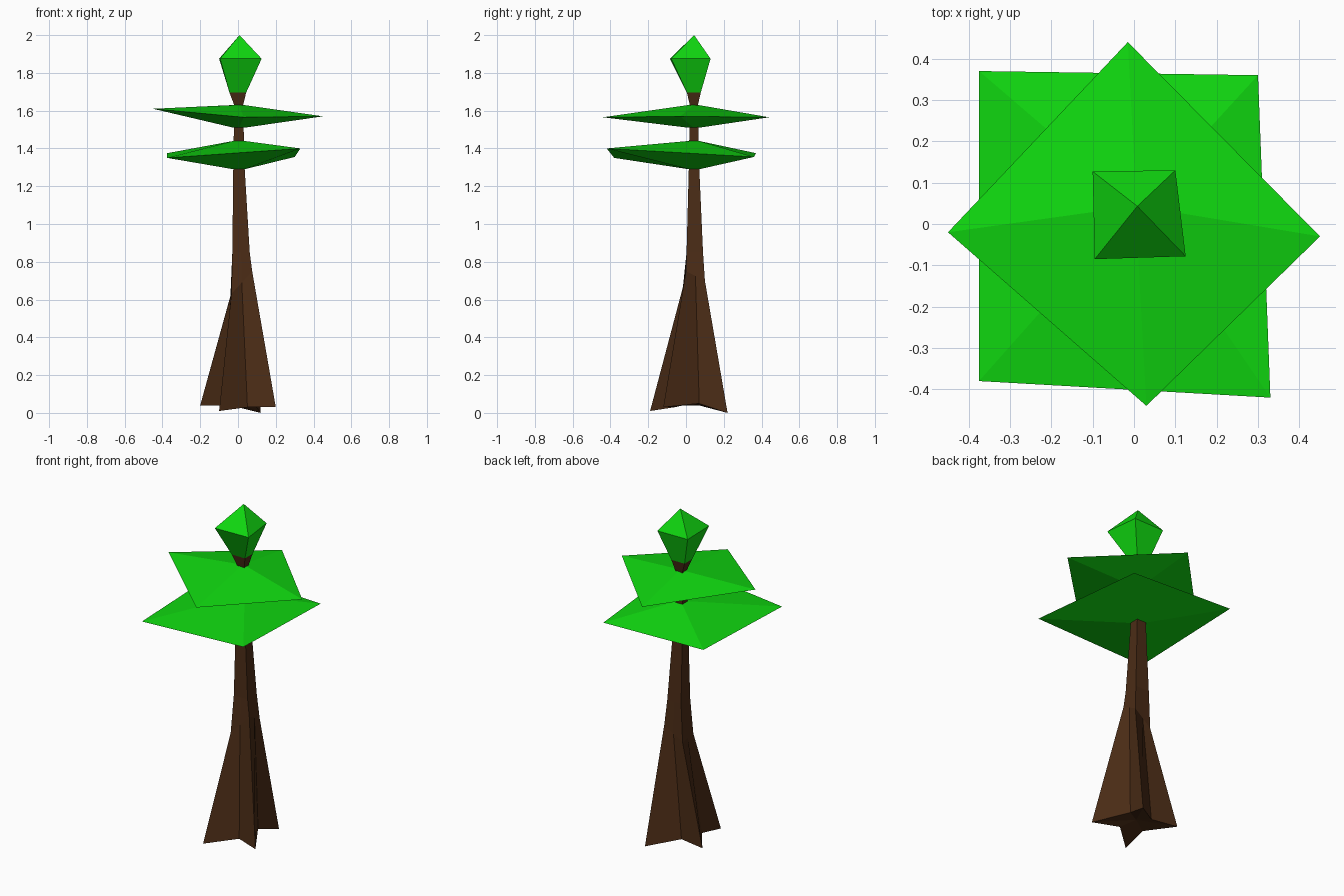
import bpy, bmesh

if "Cube" in bpy.data.objects:
    bpy.data.objects.remove(bpy.data.objects["Cube"])


def material(name, rgb):
    m = bpy.data.materials.new(name)
    m.diffuse_color = (*rgb, 1)
    m.use_nodes = True
    m.node_tree.nodes["Principled BSDF"].inputs["Base Color"].default_value = m.diffuse_color
    return m


bark = material("dark brown bark", (0.07, 0.025, 0.008))
leaf = material("bright green leaves", (0.005, 0.68, 0.005))


def square(x0, x1, y0, y1, z):
    """Four corners, counter-clockwise from front left."""
    return [(x0, y0, z), (x1, y0, z), (x1, y1, z), (x0, y1, z)]


def with_midpoints(ring):
    """Insert a point halfway along every side."""
    out = []
    for i, p in enumerate(ring):
        q = ring[(i + 1) % len(ring)]
        out += [p, tuple((a + b) / 2 for a, b in zip(p, q))]
    return out


def loft(name, rings, mat, bottom=None, top=None):
    """Skin between rings; each end closes on a point or a flat cap."""
    bm = bmesh.new()
    loops = [[bm.verts.new(p) for p in r] for r in rings]
    n = len(loops[0])
    for a, b in zip(loops, loops[1:]):
        for i in range(n):
            j = (i + 1) % n
            bm.faces.new((a[i], a[j], b[j], b[i]))
    for loop, tip in ((loops[0], bottom), (loops[-1], top)):
        if tip:
            v = bm.verts.new(tip)
            for i in range(n):
                bm.faces.new((loop[i], loop[(i + 1) % n], v))
        else:
            bm.faces.new(loop)
    bmesh.ops.recalc_face_normals(bm, faces=bm.faces)
    me = bpy.data.meshes.new(name)
    bm.to_mesh(me)
    bm.free()
    me.materials.append(mat)
    ob = bpy.data.objects.new(name, me)
    bpy.context.collection.objects.link(ob)
    return ob


# Trunk: star of four roots at the ground, square section above
roots = [(-0.10, -0.19, 0.01), (0.05, -0.06, 0.03),
         (0.20, -0.12, 0.03), (0.085, 0.07, 0.05),
         (0.12, 0.22, 0.0), (-0.04, 0.10, 0.04),
         (-0.20, 0.13, 0.04), (-0.085, -0.03, 0.04)]
waist = [(-0.035, -0.02, 0.63), (0.075, 0.0, 0.75),
         (0.075, 0.10, 0.70), (-0.04, 0.09, 0.62)]
upper = [waist,
         square(-0.03, 0.062, 0.003, 0.09, 0.85),
         square(-0.025, 0.035, 0.015, 0.07, 1.30),
         square(-0.02, 0.027, 0.02, 0.063, 1.63),
         square(-0.045, 0.043, 0.005, 0.078, 1.695)]
loft("trunk", [roots] + [with_midpoints(r) for r in upper], bark,
     bottom=(0.01, 0.03, 0.05))

# Lower branch layer
loft("lower_foliage", [
    square(-0.025, 0.035, 0.015, 0.07, 1.29),
    [(-0.375, -0.38, 1.35), (0.33, -0.42, 1.40),
     (0.30, 0.36, 1.355), (-0.375, 0.37, 1.375)],
    square(-0.022, 0.032, 0.017, 0.067, 1.44)], leaf)

# Upper branch layer, turned 45 degrees
loft("upper_foliage", [
    [(0.005, 0.01, 1.51), (0.035, 0.04, 1.51), (0.005, 0.07, 1.51), (-0.025, 0.04, 1.51)],
    [(0.03, -0.44, 1.565), (0.45, -0.03, 1.57),
     (-0.015, 0.44, 1.565), (-0.45, -0.02, 1.61)],
    [(0.005, 0.015, 1.63), (0.03, 0.04, 1.63), (0.005, 0.065, 1.63), (-0.02, 0.04, 1.63)]], leaf)

# Bud-shaped crown
loft("crown_foliage", [
    square(-0.045, 0.043, 0.005, 0.078, 1.695),
    [(-0.095, -0.085, 1.875), (0.125, -0.078, 1.875),
     (0.10, 0.13, 1.875), (-0.10, 0.127, 1.875)]], leaf,
     top=(0.008, 0.043, 2.0))
